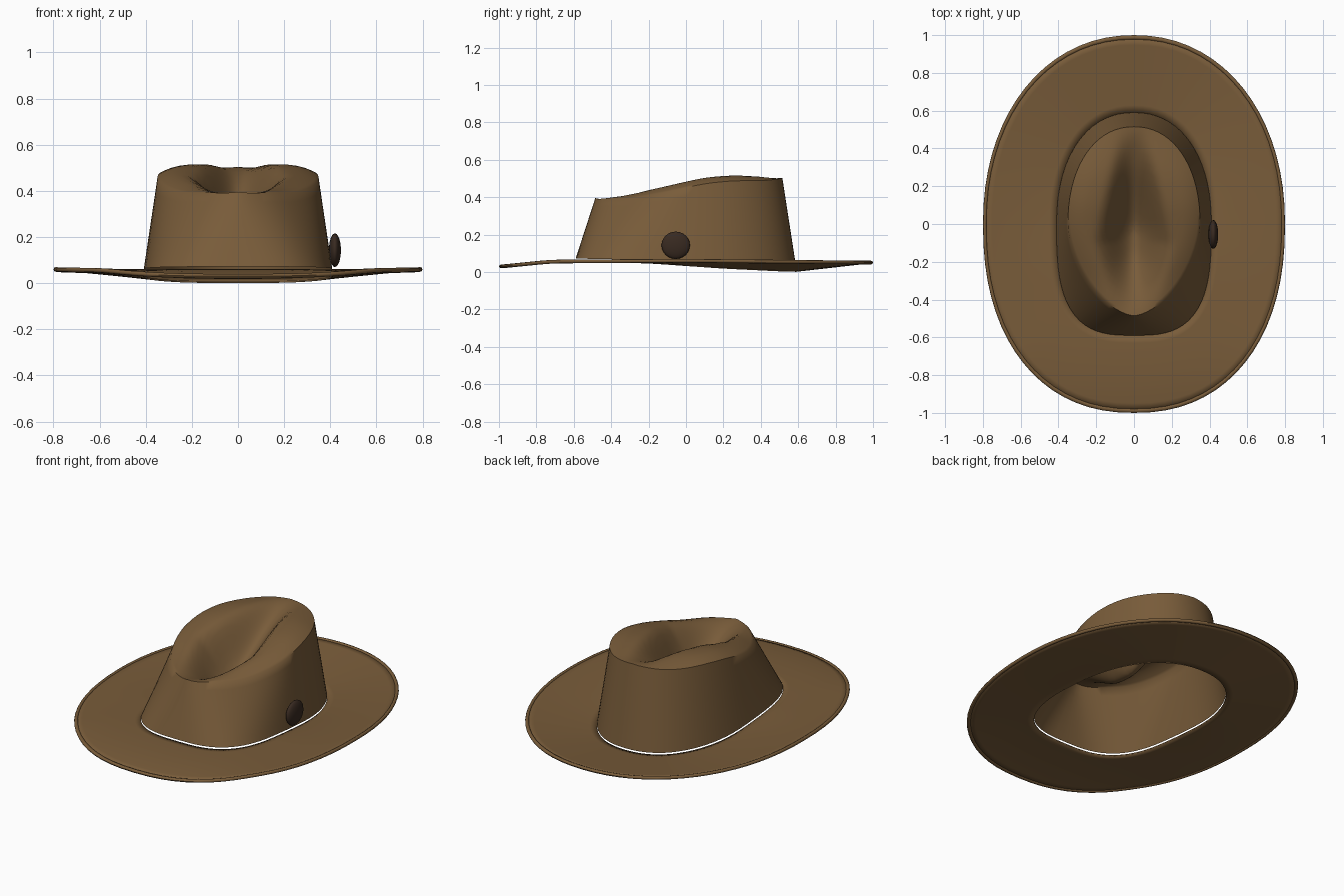
import bpy, bmesh
from math import sin, cos, pi, copysign

if "Cube" in bpy.data.objects:
    bpy.data.objects.remove(bpy.data.objects["Cube"])

SEGMENTS = 72


def material(name, rgb, roughness):
    m = bpy.data.materials.new(name)
    m.use_nodes = True
    m.diffuse_color = (*rgb, 1)
    bsdf = m.node_tree.nodes["Principled BSDF"]
    bsdf.inputs["Base Color"].default_value = (*rgb, 1)
    bsdf.inputs["Roughness"].default_value = roughness
    return m


felt = material("brown felt", (0.19, 0.107, 0.042), 0.9)
dark = material("dark brown", (0.04, 0.023, 0.015), 0.6)


def outline(width, front, back, front_power, back_power):
    """Squared oval with a different front and back half."""
    points = []
    for i in range(SEGMENTS):
        c, s = cos(2 * pi * i / SEGMENTS), sin(2 * pi * i / SEGMENTS)
        length, power = (back, back_power) if s >= 0 else (front, front_power)
        points.append((width * copysign(abs(c) ** (2 / power), c),
                       length * copysign(abs(s) ** (2 / power), s)))
    return points


def table(points, v):
    """Straight interpolation through (position, value) pairs."""
    if v <= points[0][0]:
        return points[0][1]
    for (a, p), (b, q) in zip(points, points[1:]):
        if v <= b:
            return p + (q - p) * (v - a) / (b - a)
    return points[-1][1]


def soft(points, v, spread=0.05):
    return sum(table(points, v + k * spread) for k in (-1, -0.5, 0, 0.5, 1)) / 5


def mix(a, b, t):
    return a + (b - a) * t


def smooth(t):
    t = max(0, min(1, t))
    return t * t * (3 - 2 * t)


def finish(obj, mat, angle=0.9):
    obj.data.materials.append(mat)
    bpy.ops.object.select_all(action="DESELECT")
    obj.select_set(True)
    bpy.context.view_layer.objects.active = obj
    bpy.ops.object.shade_smooth_by_angle(angle=angle)


def loft(name, rings, mat, centre=None, closed=False):
    bm = bmesh.new()
    rows = [[bm.verts.new(p) for p in ring] for ring in rings]
    pairs = list(zip(rows, rows[1:])) + ([(rows[-1], rows[0])] if closed else [])
    for low, high in pairs:
        for i in range(SEGMENTS):
            j = (i + 1) % SEGMENTS
            bm.faces.new((low[i], low[j], high[j], high[i]))
    if centre:
        tip = bm.verts.new(centre)
        for i in range(SEGMENTS):
            bm.faces.new((rows[-1][i], rows[-1][(i + 1) % SEGMENTS], tip))
    if closed:
        bmesh.ops.recalc_face_normals(bm, faces=bm.faces)
    mesh = bpy.data.meshes.new(name)
    bm.to_mesh(mesh)
    bm.free()
    obj = bpy.data.objects.new(name, mesh)
    bpy.context.collection.objects.link(obj)
    finish(obj, mat)
    return obj


base = outline(0.41, 0.59, 0.59, 3, 2.2)
shoulder = outline(0.35, 0.485, 0.515, 1.65, 2.15)
edge = outline(0.79, 0.988, 0.988, 2.25, 2.12)

hole_height = [(-0.59, 0.058), (-0.2, 0.05), (0.2, 0.022), (0.55, 0.005)]
edge_height = [(-1, 0.028), (-0.72, 0.056), (0, 0.06), (1, 0.05)]
ridge = [(-0.5, 0.4), (-0.3, 0.415), (-0.1, 0.46), (0.1, 0.505), (0.25, 0.517), (0.5, 0.507)]
floor = [(-0.49, 0.4), (-0.37, 0.36), (-0.18, 0.26), (-0.02, 0.25), (0.1, 0.31),
         (0.3, 0.43), (0.45, 0.495), (0.5, 0.505)]
dent_width = [(-0.5, 0.12), (-0.3, 0.17), (-0.1, 0.22), (0.1, 0.18), (0.4, 0.11)]


# Brim: thin sheet that dishes upward at the back and dips at the front
def brim_ring(t):
    ring = []
    for (ax, ay), (bx, by) in zip(base, edge):
        low, high = soft(hole_height, ay), soft(edge_height, by)
        power = mix(2.6, 1, smooth((by + 1) / 1.3))
        ring.append((mix(ax, bx, t), mix(ay, by, t), mix(low, high, t ** power)))
    return ring


brim = loft("brim", [brim_ring(k / 10) for k in range(11)], felt)
thickness = brim.modifiers.new("thickness", "SOLIDIFY")
thickness.thickness = 0.008
thickness.offset = 0

# Rolled edge around the brim
roll = []
for k in range(8):
    a = 2 * pi * k / 8
    grow = 1 + 0.012 * cos(a)
    roll.append([(x * grow, y * grow, soft(edge_height, y) + 0.01 * sin(a)) for x, y in edge])
loft("brim_edge", roll, felt, closed=True)


# Crown: sloping wall, rounded shoulder and a pinched dent in the top
def crown_top(x, y):
    high, low = soft(ridge, y), soft(floor, y, 0.04)
    return mix(low, high, smooth(abs(x) / table(dent_width, y)))


def shoulder_height(x, y):
    return crown_top(x, y) - 0.032 * abs(x) / 0.35


rings = []
for k in range(9):
    t = k / 8
    rings.append([(mix(ax, bx, t), mix(ay, by, t),
                   mix(soft(hole_height, ay) + 0.014, shoulder_height(bx, by), t))
                  for (ax, ay), (bx, by) in zip(base, shoulder)])
PINCH = -0.03
for f in (0.96, 0.9, 0.82, 0.74, 0.66, 0.58, 0.5, 0.42, 0.34, 0.26, 0.18, 0.1, 0.04):
    ring = []
    for bx, by in shoulder:
        x, y = bx * f, mix(PINCH, by, f)
        drop = 0.032 * abs(bx) / 0.35 * max(0, (f - 0.7) / 0.3) ** 2
        ring.append((x, y, crown_top(x, y) - drop))
    rings.append(ring)
loft("crown", rings, felt, centre=(0, PINCH, crown_top(0, PINCH)))

# Flat round button on the left side of the crown
bpy.ops.mesh.primitive_uv_sphere_add(segments=24, ring_count=12, radius=1,
                                     location=(0.42, -0.055, 0.143), rotation=(0, pi / 2, 0))
button = bpy.context.object
button.name = "side_button"
button.scale = (0.073, 0.076, 0.026)
finish(button, dark)
